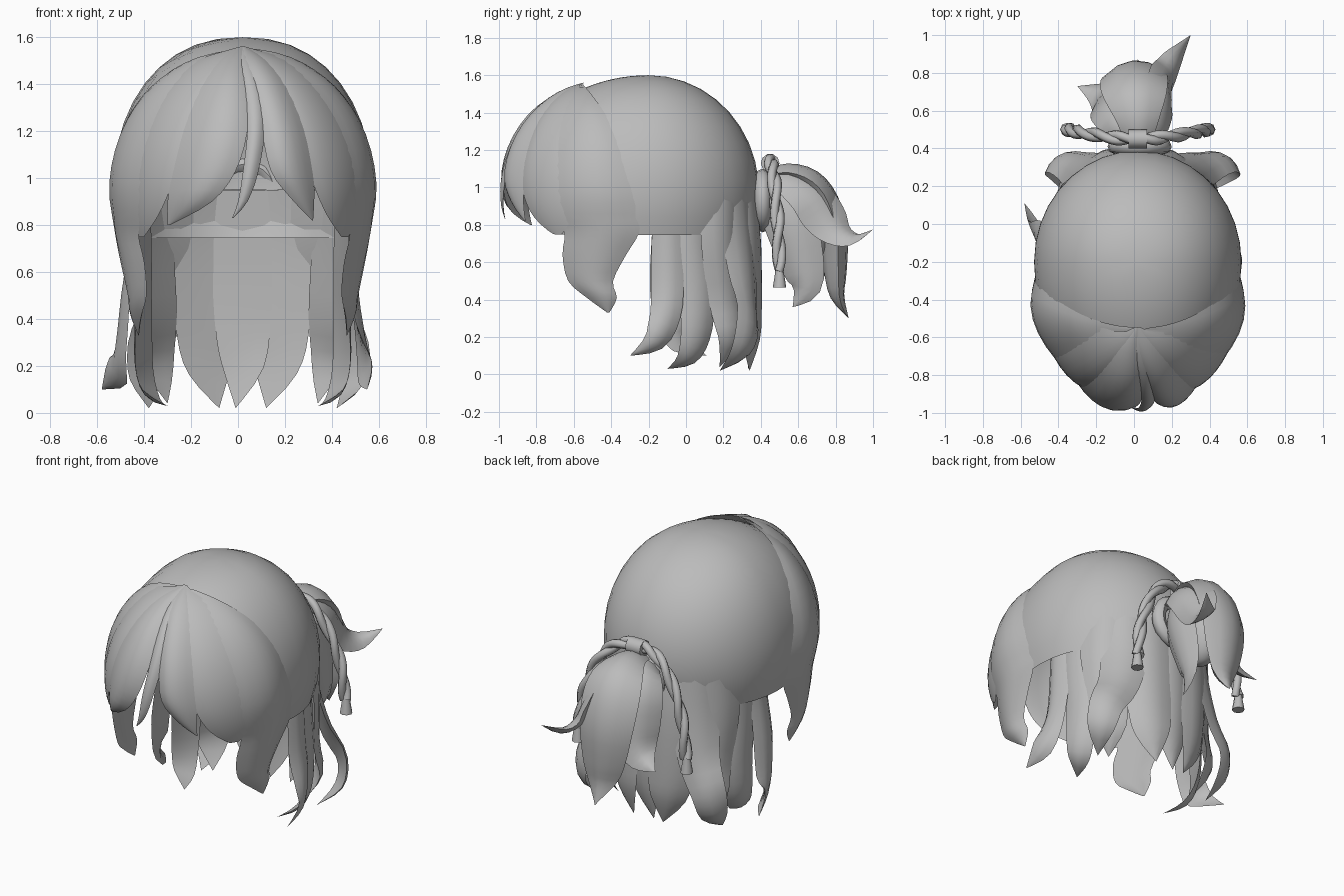
import bpy, bmesh, math
from mathutils import Vector as V

if "Cube" in bpy.data.objects:
    bpy.data.objects.remove(bpy.data.objects["Cube"])

CX = 0.02                       # symmetry plane of the hair
mat = bpy.data.materials.new("hair grey")
mat.diffuse_color = (0.5, 0.5, 0.5, 1)
mat.use_nodes = True
mat.node_tree.nodes["Principled BSDF"].inputs["Base Color"].default_value = mat.diffuse_color


def finish(ob, angle=45):
    ob.data.materials.append(mat)
    bpy.ops.object.select_all(action='DESELECT')
    ob.select_set(True)
    bpy.context.view_layer.objects.active = ob
    if ob.type == 'MESH':
        bpy.ops.object.shade_smooth_by_angle(angle=math.radians(angle))
    return ob


def skin(name, rings, closed=True):
    """Join rings of equal length into a surface."""
    bm = bmesh.new()
    vs = [[bm.verts.new(p) for p in r] for r in rings]
    n = len(rings[0])
    for a, b in zip(vs, vs[1:]):
        for i in range(n if closed else n - 1):
            j = (i + 1) % n
            bm.faces.new((a[i], a[j], b[j], b[i]))
    bmesh.ops.remove_doubles(bm, verts=bm.verts, dist=0.0008)
    bmesh.ops.recalc_face_normals(bm, faces=bm.faces)
    me = bpy.data.meshes.new(name)
    bm.to_mesh(me)
    bm.free()
    ob = bpy.data.objects.new(name, me)
    bpy.context.collection.objects.link(ob)
    return finish(ob)


def smooth(rows, steps=3):
    """Catmull-Rom resampling of rows of numbers."""
    out = []
    for i in range(len(rows) - 1):
        q = [rows[max(0, min(len(rows) - 1, i + k))] for k in (-1, 0, 1, 2)]
        for s in range(steps):
            t = s / steps
            out.append(tuple(0.5 * (2*b + (c-a)*t + (2*a-5*b+4*c-d)*t*t + (3*b-a-3*c+d)*t**3)
                             for a, b, c, d in zip(*q)))
    return out + [tuple(rows[-1])]


def strand(name, rows, centre, bulge=0.2, thick=0.16, sx=1, up=None, wide=1.0):
    """Lens-shaped lock along (x, y, z, width) stations, facing away from centre or towards up."""
    rows = smooth(rows)
    pts = [V((CX + sx * r[0], r[1], r[2])) for r in rows]
    rings = []
    for i, (p, r) in enumerate(zip(pts, rows)):
        t = (pts[min(i + 1, len(pts) - 1)] - pts[max(i - 1, 0)]).normalized()
        n = V(up) if up else p - V(centre)
        n = (n - t * n.dot(t)).normalized()
        s, w = t.cross(n), max(r[3], 0) * wide
        ring = [p + s * (u * w / 2) + n * (w * bulge * (1 - u * u)) for u in (-1, -.5, 0, .5, 1)]
        ring += [p + s * (u * w / 2) + n * (w * (bulge - thick) * (1 - u * u)) for u in (.5, 0, -.5)]
        rings.append(ring)
    return skin(name, rings)


def panel(name, rows, surface, puff=0.03):
    """Lock given by (edge, edge, height) rows laid on a curved surface."""
    rings = []
    for a, b, z in smooth(rows):
        f = min(1, abs(b - a) / 0.2)
        us = [i / 6 for i in range(7)]
        ring = [surface(a + (b - a) * u, z, puff * f * (1 - (2*u - 1)**2)) for u in us]
        ring += [surface(a + (b - a) * u, z, -0.012 * f) for u in us[-2:0:-1]]
        rings.append(ring)
    return skin(name, rings)


# Scalp cap: open dome, longer in front, rim high at the brow and level elsewhere
rings = []
for k in range(13):
    ring = []
    for i in range(36):
        a = 2 * math.pi * i / 36
        back = math.cos(a)
        rim = 0.745 + 0.85 * max(0, -back - 0.2)
        low = math.acos(max(-1, min(1, (rim - 0.98) / 0.62)))
        th = low * k / 12
        ring.append((CX + 0.55 * math.sin(th)**0.88 * math.sin(a),
                     -0.2 + (0.59 if back > 0 else 0.75) * math.sin(th) * back,
                     0.98 + 0.62 * math.cos(th)))
    rings.append(ring)
skin("scalp_cap", rings)


# Fringe: pointed panels fanning out from the parting
def brow(x, z, off):
    half = 0.55 if x > CX else 0.525
    k = 1 - abs((x - CX) / half)**1.8 - ((z - 0.95) / 0.63)**2
    return V((x, -0.4 - (0.58 + off) * math.sqrt(max(0, k)), z + off * 0.3))


panel("fringe_left", [(.01, .02, 1.56), (-.09, .02, 1.5), (-.17, .04, 1.38), (-.24, .04, 1.2),
                      (-.28, -.01, 1.03), (-.3, -.11, .9), (-.3, -.29, .8)], brow, 0.04)
panel("fringe_centre", [(.02, .03, 1.56), (.01, .07, 1.48), (.03, .11, 1.35), (.04, .115, 1.2),
                        (.02, .085, 1.02), (-.0, .04, .9), (-.025, -.02, .83)], brow, 0.05)
panel("fringe_right", [(.02, .03, 1.56), (.02, .13, 1.5), (.06, .22, 1.38), (.1, .29, 1.2),
                       (.14, .32, 1.03), (.22, .325, .92), (.315, .32, .82)], brow, 0.05)
for side, s in (("left", -1), ("right", 1)):
    panel("fringe_outer_" + side, [(CX + s * a, CX + s * b, z) for a, b, z in (
        (0, .01, 1.56), (.05, .2, 1.5), (.14, .33, 1.4), (.22, .43, 1.25), (.27, .5, 1.08),
        (.31, .515, .95), (.36, .5, .84), (.42, .45, .75))], brow, 0.02)


# Cheek locks sweep from the parting down beside the face
def cheek(s):
    def f(y, z, off):
        k = 1 - (max(0, z - 0.95) / 0.63)**2 - abs(min(0, y + 0.4) / 0.6)**(1.8 if s > 0 else 1.6)
        x = (0.545 + off) * math.sqrt(max(0, k)) - 0.17 * max(0, 0.93 - z)
        return V((CX + s * x, y, z))
    return f


for side, s in (("left", -1), ("right", 1)):
    panel("cheek_lock_" + side, [
        (-.57, -.55, 1.55), (-.62, -.5, 1.49), (-.66, -.43, 1.39), (-.7, -.36, 1.25), (-.72, -.31, 1.05),
        (-.71, -.26, .86), (-.65, -.25, .76), (-.66, -.32, .64), (-.63, -.39, .5),
        (-.53, -.37, .41), (-.42, -.41, .33)], cheek(s), 0.03)

# Hanging locks under the cap
HEAD = (CX, -0.1, 0.6)
strand("side_curl_right", [(.45, -.1, .95, .14), (.45, -.1, .75, .15), (.46, -.1, .5, .16),
                           (.49, -.11, .32, .15), (.52, -.17, .18, .12), (.53, -.3, .1, 0)], HEAD, wide=1.1)
strand("side_curl_left", [(.45, -.1, .95, .14), (.45, -.1, .75, .15), (.48, -.1, .5, .17),
                          (.5, -.08, .32, .17), (.53, -.03, .18, .14), (.6, .11, .1, 0)], HEAD, sx=-1, wide=1.1)
locks = {
    "nape_lock_front": [(.42, .04, .95, .16), (.42, .03, .7, .17), (.42, .06, .4, .16),
                        (.42, .05, .2, .14), (.39, 0, .08, .1), (.32, -.1, .03, 0)],
    "nape_lock_middle": [(.36, .18, .95, .2), (.37, .18, .7, .2), (.35, .21, .4, .18),
                         (.36, .24, .2, .15), (.32, .18, .04, 0)],
    "back_lock": [(.15, .32, .95, .2), (.17, .34, .7, .23), (.16, .35, .35, .21),
                  (.14, .35, .18, .16), (.1, .34, .02, 0)],
}
for name, rows in locks.items():
    for side, s in (("left", -1), ("right", 1)):
        strand(name + "_" + side, rows, HEAD, sx=s, wide=1.25, bulge=.17)
for side, s, d in (("left", -1, 0), ("right", 1, .05)):
    strand("nape_lock_rear_" + side, [
        (.26, .26, .95, .22), (.28, .28, .7, .22), (.33 + d / 2, .31, .45, .19), (.41 + d, .33, .27, .16),
        (.42 + d, .29, .12, .12), (.4, .18, .02, 0)], HEAD, sx=s, wide=1.25, bulge=.17)
strand("back_lock_centre", [(0, .34, .95, .22), (0, .36, .7, .26), (0, .365, .4, .24),
                            (0, .355, .2, .18), (-.03, .33, .02, 0)], HEAD, 0.16)

# Ponytail: four overlapping locks around a filled core
TAIL = (CX, 0.56, 0.78)
strand("ponytail_back", [(0, .42, 1.06, .14), (0, .54, 1.08, .22), (-.01, .66, 1.03, .32), (-.02, .74, .92, .36),
                         (-.02, .79, .75, .34), (-.01, .8, .55, .27), (0, .81, .42, .17),
                         (0, .87, .3, 0)], TAIL, 0.22, 0.45)
strand("ponytail_right", [(.05, .42, 1.03, .14), (.08, .54, 1.03, .22), (.11, .66, .95, .26), (.12, .74, .84, .25),
                          (.15, .81, .75, .18), (.2, .9, .72, .11), (.28, 1, .775, 0)],
       TAIL, 0.2, 0.3, up=(.6, -.3, 1))
strand("ponytail_left", [(-.05, .42, 1.03, .14), (-.09, .53, 1.02, .22), (-.12, .61, .92, .28), (-.13, .65, .77, .28),
                         (-.15, .67, .65, .24), (-.21, .69, .57, .16), (-.32, .73, .54, 0)],
       TAIL, 0.2, 0.3, up=(-.5, .8, .6))
strand("ponytail_under", [(.04, .42, .95, .12), (.08, .5, .93, .24), (.1, .56, .8, .28), (.1, .62, .6, .24),
                          (.1, .64, .46, .16), (.09, .57, .36, 0)], TAIL, 0.2, 0.3, up=(1, -.2, .1))
bpy.ops.mesh.primitive_uv_sphere_add(segments=16, ring_count=10, location=(CX, .62, .83))
core = bpy.context.object
core.name = "ponytail_core"
core.scale = (.13, .17, .26)
finish(core)

# Hair tie ring at the root
bpy.ops.mesh.primitive_torus_add(major_segments=20, minor_segments=8, major_radius=.13, minor_radius=.04,
                                 location=(CX + .01, .41, .93), rotation=(math.pi / 2, 0, 0))
tie = bpy.context.object
tie.name = "hair_tie"
finish(tie)

# Braided cord draped over the ponytail root, with knot and end tassels
for side, s in (("left", -1), ("right", 1)):
    path = [V((CX + s * x, y, z)) for x, y, z in smooth(
        [(0, .45, 1.14), (.1, .455, 1.13), (.21, .47, 1.05), (.3, .485, .89), (.35, .495, .72), (.37, .5, .55)], 8)]
    for k in range(2):
        cu = bpy.data.curves.new("braid", 'CURVE')
        cu.dimensions = '3D'
        cu.bevel_depth = 0.025
        cu.bevel_resolution = 1
        cu.use_fill_caps = True
        sp = cu.splines.new('POLY')
        sp.points.add(len(path) - 1)
        for i, p in enumerate(path):
            t = (path[min(i + 1, len(path) - 1)] - path[max(i - 1, 0)]).normalized()
            n = V((0, 1, 0))
            a = i * 0.36 + k * math.pi
            q = p + (n * math.cos(a) + t.cross(n) * math.sin(a)) * 0.015
            sp.points[i].co = (*q, 1)
        ob = bpy.data.objects.new("braid_%s_%d" % (side, k + 1), cu)
        bpy.context.collection.objects.link(ob)
        finish(ob)
    bpy.ops.mesh.primitive_cone_add(vertices=8, radius1=.036, radius2=.02, depth=.1, location=(CX + s * .375, .5, .515))
    bpy.context.object.name = "tassel_" + side
    finish(bpy.context.object)
bpy.ops.mesh.primitive_cylinder_add(vertices=10, radius=.05, depth=.1, location=(CX, .45, 1.13),
                                    rotation=(0, math.pi / 2, 0))
bpy.context.object.name = "cord_knot"
finish(bpy.context.object)
